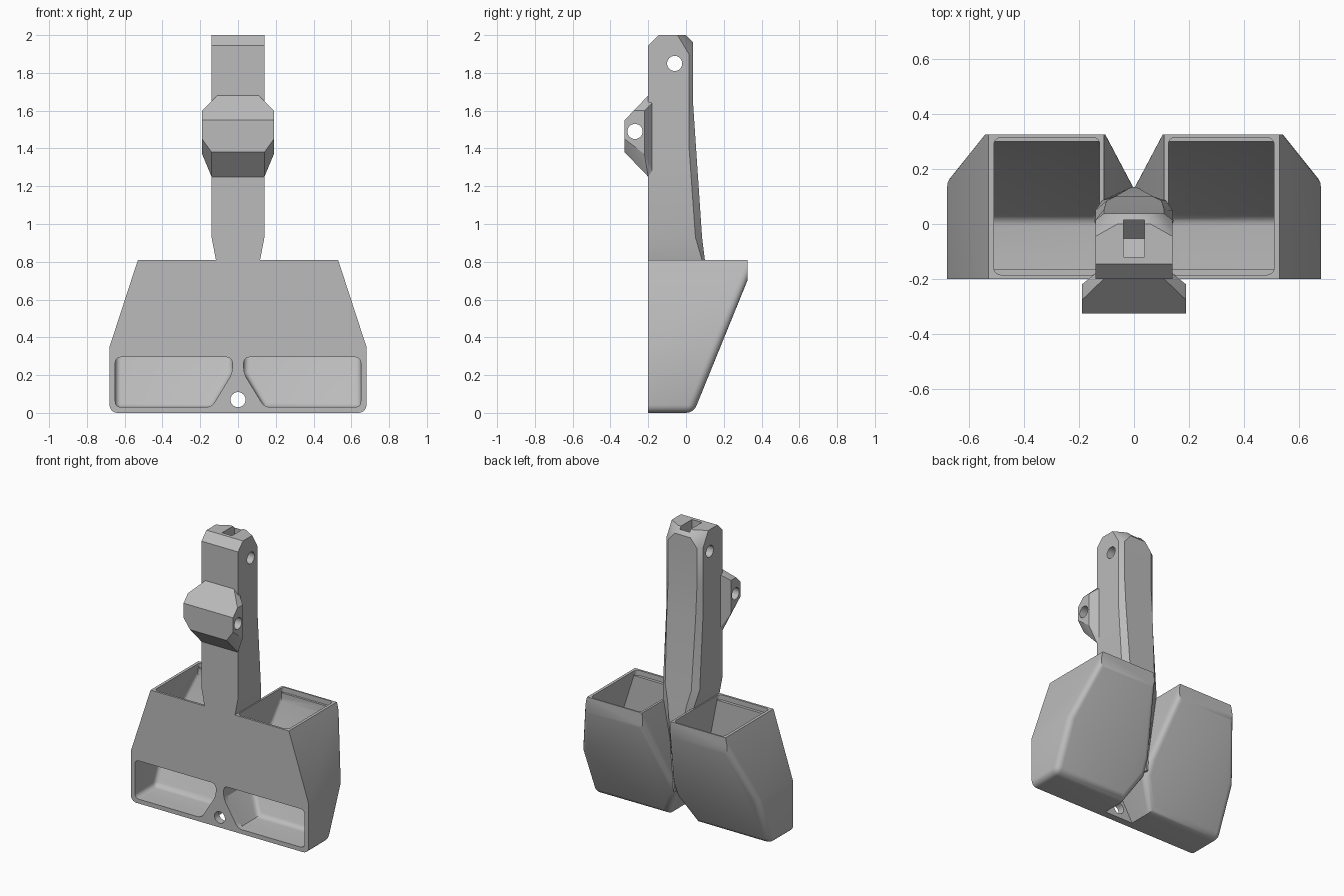
import bpy, bmesh, math
from mathutils import Vector

cube = bpy.data.objects.get("Cube")
if cube:
    bpy.data.objects.remove(cube)

grey = bpy.data.materials.new("plain_grey")
grey.use_nodes = True
grey.diffuse_color = (0.5, 0.5, 0.5, 1)
grey.node_tree.nodes["Principled BSDF"].inputs["Base Color"].default_value = (0.5, 0.5, 0.5, 1)


def finish(name, bm):
    bmesh.ops.recalc_face_normals(bm, faces=bm.faces[:])
    mesh = bpy.data.meshes.new(name)
    bm.to_mesh(mesh)
    bm.free()
    obj = bpy.data.objects.new(name, mesh)
    bpy.context.collection.objects.link(obj)
    mesh.materials.append(grey)
    return obj


def prism(profile, axis, low, high):
    """Extrude a closed profile: (x, z) along y, (y, z) along x, or (x, y) along z."""
    bm = bmesh.new()
    place = {"x": lambda a, b, t: (t, a, b),
             "y": lambda a, b, t: (a, t, b),
             "z": lambda a, b, t: (a, b, t)}[axis]
    rings = [[bm.verts.new(place(a, b, t)) for a, b in profile] for t in (low, high)]
    bm.faces.new(rings[0])
    bm.faces.new(rings[1])
    for i in range(len(profile)):
        j = (i + 1) % len(profile)
        bm.faces.new((rings[0][i], rings[0][j], rings[1][j], rings[1][i]))
    bmesh.ops.recalc_face_normals(bm, faces=bm.faces[:])
    return bm


def round_edges(bm, radius, test):
    edges = [e for e in bm.edges if test(*(v.co for v in e.verts))]
    bmesh.ops.bevel(bm, geom=edges, offset=radius, segments=5, profile=0.5,
                    affect='EDGES', clamp_overlap=True)


def along_y(a, b):
    return abs(a.x - b.x) < 0.001 and abs(a.z - b.z) < 0.001


def activate(obj):
    bpy.ops.object.select_all(action='DESELECT')
    obj.select_set(True)
    bpy.context.view_layer.objects.active = obj


def cut(obj, cutter):
    activate(obj)
    mod = obj.modifiers.new("cut", 'BOOLEAN')
    mod.operation, mod.solver, mod.object = 'DIFFERENCE', 'EXACT', cutter
    bpy.ops.object.modifier_apply(modifier=mod.name)
    bpy.data.objects.remove(cutter)


def smooth(obj):
    activate(obj)
    bpy.ops.object.shade_smooth_by_angle(angle=math.radians(28))


def round_hole(obj, axis, a, b, radius=0.04):
    circle = [(a + radius * math.cos(i * math.tau / 32),
               b + radius * math.sin(i * math.tau / 32)) for i in range(32)]
    cut(obj, finish("hole_cutter", prism(circle, axis, -0.5, 0.5)))


def sloped_box(profile, front, back, foot, radius):
    """Prism with a leaning back wall whose long edges are rounded."""
    bm = prism(profile, "y", front, back)
    run = 0.407
    normal = Vector((0, 1, -run)).normalized()
    origin = Vector((0, foot, 0))
    cutres = bmesh.ops.bisect_plane(bm, geom=bm.verts[:] + bm.edges[:] + bm.faces[:],
                                    plane_co=origin, plane_no=normal, clear_outer=True)
    rim = [e for e in cutres["geom_cut"] if isinstance(e, bmesh.types.BMEdge)]
    bmesh.ops.holes_fill(bm, edges=rim, sides=0)
    bmesh.ops.recalc_face_normals(bm, faces=bm.faces[:])
    top = (back - foot) / run

    def wanted(a, b):
        on_slope = all(abs((p - origin).dot(normal)) < 0.001 for p in (a, b))
        slope_edge = on_slope and min(a.z, b.z) < top - 0.01
        low_corner = along_y(a, b) and a.z < 0.04 and a.x > 0.4
        return slope_edge or low_corner
    round_edges(bm, radius, wanted)
    return bm


# Hopper: outer shell, hollow, top rim recess and front feeding window
shell = [(0.11, 0.81), (0.53, 0.81), (0.68, 0.35), (0.68, 0), (0.11, 0), (0, 0.19), (0, 0.3)]
hollow = [(0.125, 0.79), (0.51, 0.79), (0.65, 0.35), (0.65, 0.03), (0.14, 0.03),
          (0.03, 0.21), (0.03, 0.3)]
window = [(0.03, 0.295), (0.65, 0.295), (0.65, 0.03), (0.14, 0.03), (0.03, 0.21)]
rim = [(0.125, -0.185), (0.51, -0.185), (0.51, 0.315), (0.125, 0.315)]

hopper = finish("hopper_pair", sloped_box(shell, -0.2, 0.325, 0.04, 0.05))
cut(hopper, finish("hollow_cutter", sloped_box(hollow, -0.165, 0.3, 0.01, 0.03)))

bm = prism(rim, "z", 0.775, 0.9)
round_edges(bm, 0.025, lambda a, b: abs(a.z - b.z) > 0.05)
cut(hopper, finish("rim_cutter", bm))

bm = prism(window, "y", -0.3, -0.13)
round_edges(bm, 0.03, along_y)
cut(hopper, finish("window_cutter", bm))

mirror = hopper.modifiers.new("mirror", 'MIRROR')
mirror.use_mirror_merge = False
activate(hopper)
bpy.ops.object.modifier_apply(modifier=mirror.name)
smooth(hopper)

# Web plate joining the hoppers at the bottom, with a hanging hole
web = finish("bottom_web", prism([(-0.13, 0), (0.13, 0), (0, 0.22)], "y", -0.2, -0.15))
round_hole(web, "y", 0, 0.07)
smooth(web)

# Handle: lofted column (height, half width, side y, back half width, back y)
sections = [(0.22, 0.012, 0.1, 0.005, 0.13), (0.3, 0.012, 0.1, 0.008, 0.135),
            (0.81, 0.117, 0.085, 0.07, 0.1), (0.93, 0.14, 0.05, 0.1, 0.085),
            (1.42, 0.14, 0.015, 0.11, 0.052), (1.63, 0.14, 0.015, 0.11, 0.038),
            (1.9, 0.14, 0.015, 0.11, 0.038)]
bm = bmesh.new()
rings = []
for z, w, side, bw, back in sections:
    outline = [(-w, -0.2), (w, -0.2), (w, side), (bw, back), (-bw, back), (-w, side)]
    rings.append([bm.verts.new((x, y, z)) for x, y in outline])
for lower, upper in zip(rings, rings[1:]):
    for i in range(6):
        j = (i + 1) % 6
        bm.faces.new((lower[i], lower[j], upper[j], upper[i]))
bm.faces.new(rings[0])

# Faceted cap closing the column
front = [bm.verts.new((s * 0.14, -0.2, 1.945)) for s in (-1, 1)]
edge = [bm.verts.new((s * 0.14, -0.145, 2)) for s in (-1, 1)]
side = [bm.verts.new((s * 0.14, -0.045, 2)) for s in (-1, 1)]
rear = [bm.verts.new((s * 0.06, 0.0, 2)) for s in (-1, 1)]
back = [bm.verts.new((s * 0.06, 0.038, 1.96)) for s in (-1, 1)]
ring = rings[-1]
bm.faces.new((ring[0], ring[1], front[1], front[0]))
bm.faces.new((front[0], front[1], edge[1], edge[0]))
bm.faces.new((edge[0], edge[1], side[1], rear[1], rear[0], side[0]))
bm.faces.new((rear[0], rear[1], back[1], back[0]))
bm.faces.new((back[0], back[1], ring[3], ring[4]))
for k, low, mid in ((0, ring[0], ring[5]), (1, ring[1], ring[2])):
    bm.faces.new((low, mid, side[k], edge[k], front[k]))
    shoulder = ring[4] if k == 0 else ring[3]
    bm.faces.new((mid, shoulder, side[k]))
    bm.faces.new((shoulder, back[k], side[k]))
    bm.faces.new((back[k], rear[k], side[k]))
handle = finish("handle", bm)
round_hole(handle, "x", -0.06, 1.85)
socket = [(0.015, 2.1), (0.015, 1.72), (-0.053, 1.65), (-0.12, 1.72), (-0.12, 2.1)]
cut(handle, finish("socket_cutter", prism(socket, "x", -0.038, 0.038)))
smooth(handle)

# Faceted strap lug on the front of the handle
corners = [(0.11, -0.2, 1.68), (0.19, -0.277, 1.6), (0.19, -0.22, 1.6), (0.19, -0.325, 1.55),
           (0.19, -0.325, 1.45), (0.14, -0.325, 1.38), (0.14, -0.2, 1.25), (0.19, -0.22, 1.37),
           (0.14, -0.18, 1.64), (0.14, -0.18, 1.28)]
bm = bmesh.new()
for x, y, z in corners:
    for s in (-1, 1):
        bm.verts.new((s * x, y, z))
bmesh.ops.convex_hull(bm, input=bm.verts[:])
bmesh.ops.dissolve_limit(bm, angle_limit=0.03, verts=bm.verts[:], edges=bm.edges[:])
lug = finish("strap_lug", bm)
round_hole(lug, "x", -0.27, 1.49)
smooth(lug)
